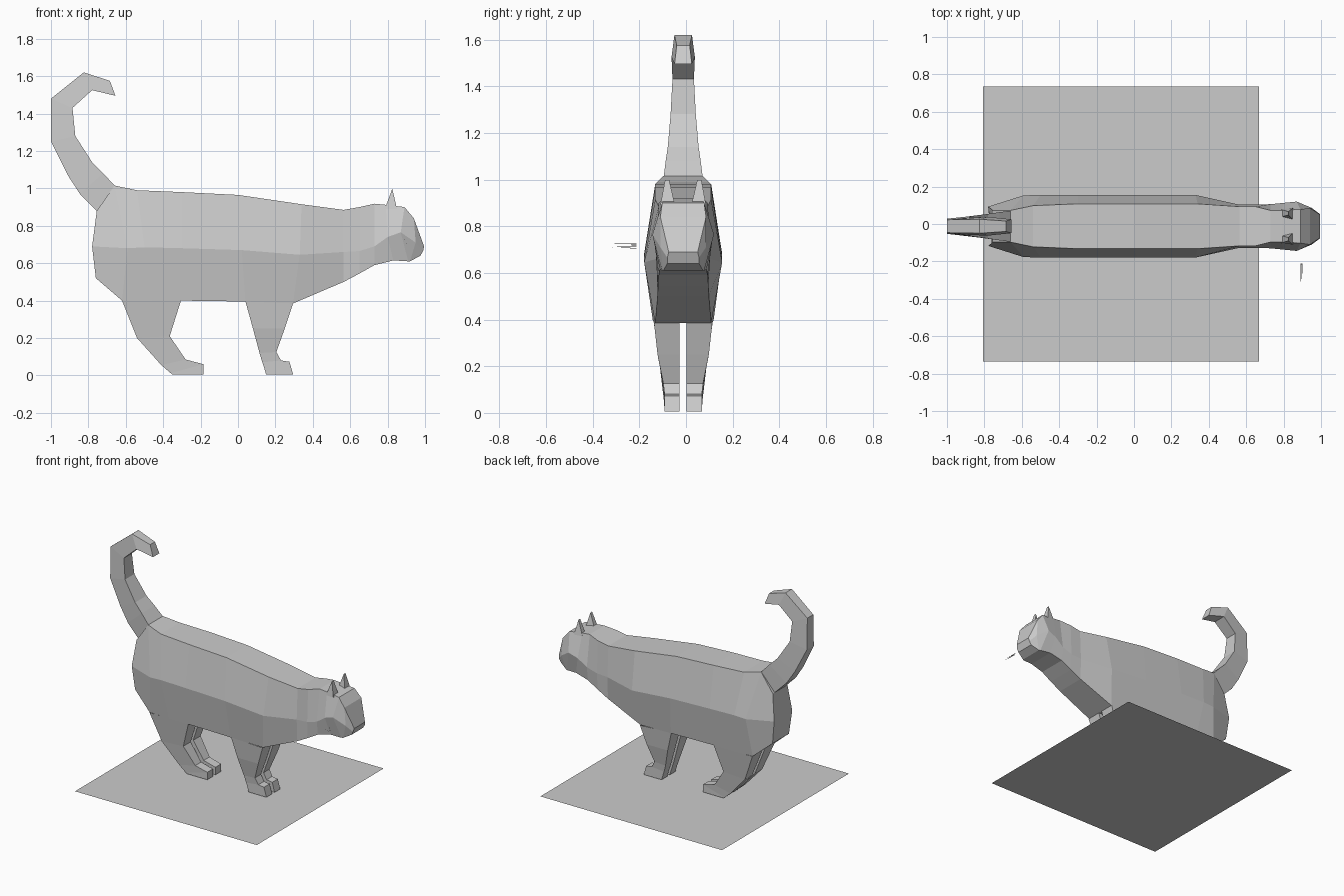
import bpy, bmesh
from mathutils import Vector

Y0 = -0.012  # the animal stands slightly off the ground sheet's centre line

grey = bpy.data.materials.new("grey")
grey.diffuse_color = (0.6, 0.6, 0.6, 1)


def finish(name, bm):
    bmesh.ops.recalc_face_normals(bm, faces=bm.faces)
    mesh = bpy.data.meshes.new(name)
    bm.to_mesh(mesh)
    bm.free()
    mesh.materials.append(grey)
    ob = bpy.data.objects.new(name, mesh)
    bpy.context.collection.objects.link(ob)
    return ob


def loft(name, rings, start=True, end=True):
    """Skin a list of equal-length point rings, with optional end caps."""
    bm = bmesh.new()
    vs = [[bm.verts.new((x, y + Y0, z)) for x, y, z in r] for r in rings]
    n = len(vs[0])
    for a, b in zip(vs, vs[1:]):
        for i in range(n):
            j = (i + 1) % n
            bm.faces.new((a[i], a[j], b[j], b[i]))
    if start:
        bm.faces.new(vs[0])
    if end:
        bm.faces.new(vs[-1])
    return finish(name, bm)


def hexring(s):
    """Top, middle and bottom (x, z, half width) mirrored into a six-sided ring."""
    half = [(s[i], s[i + 2], s[i + 1]) for i in (0, 3, 6)]
    return half + [(x, -y, z) for x, y, z in reversed(half)]


# torso, rump to neck: (x, z, half width) for top, middle, bottom
neck = (0.65, 0.90, 0.105, 0.65, 0.665, 0.115, 0.65, 0.545, 0.108)
torso = [
    (-0.755, 0.88, 0.085, -0.78, 0.69, 0.105, -0.76, 0.52, 0.095),
    (-0.66, 1.015, 0.085, -0.59, 0.68, 0.165, -0.62, 0.40, 0.125),
    (-0.54, 0.99, 0.11, -0.50, 0.685, 0.167, -0.46, 0.40, 0.13),
    (-0.30, 0.98, 0.12, -0.30, 0.68, 0.167, -0.305, 0.40, 0.13),
    (0.0, 0.965, 0.12, 0.02, 0.67, 0.167, 0.04, 0.395, 0.13),
    (0.34, 0.915, 0.12, 0.33, 0.645, 0.167, 0.295, 0.385, 0.12),
    (0.565, 0.885, 0.105, 0.565, 0.66, 0.115, 0.565, 0.50, 0.11),
    neck,
]
loft("torso", [hexring(s) for s in torso], end=False)

# head
head = [
    neck,
    (0.73, 0.918, 0.085, 0.73, 0.69, 0.118, 0.73, 0.59, 0.105),
    (0.79, 0.912, 0.085, 0.80, 0.74, 0.125, 0.83, 0.615, 0.10),
    (0.89, 0.90, 0.09, 0.87, 0.765, 0.132, 0.91, 0.61, 0.09),
    (0.94, 0.84, 0.098, 0.95, 0.71, 0.098, 0.92, 0.61, 0.085),
    (0.995, 0.69, 0.062, 0.99, 0.665, 0.068, 0.975, 0.64, 0.068),
]
loft("head", [hexring(s) for s in head], start=False)

# tail: (outer x, z, inner x, z, half width)
tail = [
    (-0.755, 0.88, -0.66, 1.015, 0.083),
    (-0.845, 0.97, -0.72, 1.08, 0.075),
    (-0.91, 1.07, -0.78, 1.14, 0.066),
    (-1.0, 1.25, -0.87, 1.28, 0.054),
    (-1.0, 1.48, -0.885, 1.43, 0.046),
    (-0.825, 1.62, -0.78, 1.525, 0.05),
    (-0.685, 1.575, -0.655, 1.495, 0.037),
]
loft("tail", [[(a, w * .75, b), (c, w, d), (c, -w, d), (a, -w * .75, b)]
              for a, b, c, d, w in tail], start=False)

# legs: (back x, z, front x, z, outer y)
hind = [
    (-0.62, 0.40, -0.305, 0.40, 0.128),
    (-0.54, 0.20, -0.365, 0.21, 0.10),
    (-0.41, 0.055, -0.28, 0.085, 0.083),
    (-0.36, 0.012, -0.185, 0.06, 0.08),
    (-0.35, 0.005, -0.185, 0.005, 0.08),
]
fore = [
    (0.04, 0.395, 0.295, 0.385, 0.125),
    (0.08, 0.25, 0.25, 0.25, 0.11),
    (0.115, 0.12, 0.205, 0.125, 0.085),
    (0.13, 0.07, 0.23, 0.08, 0.08),
    (0.137, 0.05, 0.275, 0.073, 0.08),
    (0.15, 0.005, 0.295, 0.005, 0.08),
]
for side, s in (("left", 1), ("right", -1)):
    for kind, prof in (("hind", hind), ("front", fore)):
        loft(f"{kind}_leg_{side}",
             [[(a, s * .015, b), (c, s * .015, d), (c, s * w, d), (a, s * w, b)]
              for a, b, c, d, w in prof], start=False)
    # ears: slim pyramids
    bm = bmesh.new()
    base = [bm.verts.new((x, s * y + Y0, 0.89)) for x, y in
            ((0.785, 0.05), (0.785, 0.09), (0.85, 0.098), (0.85, 0.035))]
    tip = [bm.verts.new((0.825, s * y + Y0, 0.998)) for y in (0.06, 0.078)]
    bm.faces.new((base[0], base[1], tip[1], tip[0]))
    bm.faces.new((base[1], base[2], tip[1]))
    bm.faces.new((base[2], base[3], tip[0], tip[1]))
    bm.faces.new((base[3], base[0], tip[0]))
    finish(f"ear_{side}", bm)

# loose whiskers beside the muzzle
bm = bmesh.new()
for x, z, tip, dz in ((0.888, 0.722, -0.345, 0.004), (0.894, 0.714, -0.30, 0.0),
                      (0.898, 0.704, -0.32, 0.006)):
    bm.faces.new([bm.verts.new(p) for p in
                  ((x, -0.212, z), (x + .003, -0.212, z + .003), (x, tip, z + dz))])
finish("whiskers", bm)

# ground sheet that belongs to the model
bm = bmesh.new()
bm.faces.new([bm.verts.new(p) for p in
              ((-0.807, -0.735, 0), (0.667, -0.735, 0), (0.667, 0.735, 0), (-0.807, 0.735, 0))])
finish("base_sheet", bm)
